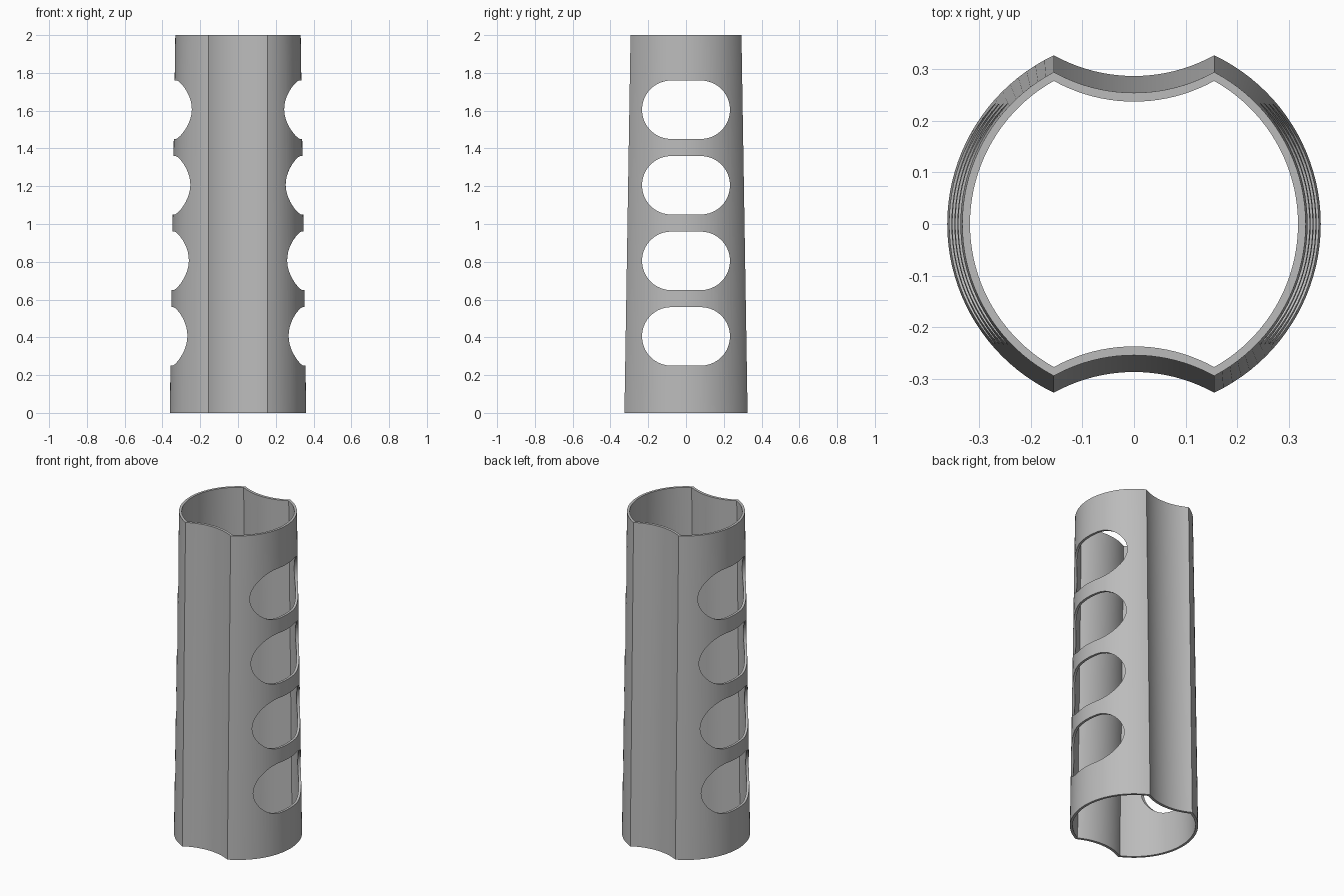
import bpy, bmesh, math

if "Cube" in bpy.data.objects:
    bpy.data.objects.remove(bpy.data.objects["Cube"])

HEIGHT = 2.0
WALL = 0.015
CORNER_X = 0.155          # half width of the front and back flutes
SAG = 0.04                # depth of the flutes
R_BOTTOM, R_TOP = 0.361, 0.332
SIDE_SEGS, FLUTE_SEGS = 40, 20

grey = bpy.data.materials.new("mid grey")
grey.diffuse_color = (0.5, 0.5, 0.5, 1)
grey.use_nodes = True
grey.node_tree.nodes["Principled BSDF"].inputs["Base Color"].default_value = grey.diffuse_color


def section(r):
    """Round outline of radius r with a concave flute at front and back."""
    corner_y = math.sqrt(r * r - CORNER_X ** 2)
    a = math.atan2(corner_y, CORNER_X)
    fr = (CORNER_X ** 2 + SAG ** 2) / (2 * SAG)
    fa = math.asin(CORNER_X / fr)
    cy = corner_y - SAG + fr
    half = []
    for i in range(SIDE_SEGS):
        t = -a + 2 * a * i / SIDE_SEGS
        half.append((r * math.cos(t), r * math.sin(t)))
    for i in range(FLUTE_SEGS):
        t = fa - 2 * fa * i / FLUTE_SEGS
        half.append((fr * math.sin(t), cy - fr * math.cos(t)))
    return half + [(-x, -y) for x, y in half]


def make_object(name, bm):
    bmesh.ops.recalc_face_normals(bm, faces=bm.faces)
    mesh = bpy.data.meshes.new(name)
    bm.to_mesh(mesh)
    bm.free()
    obj = bpy.data.objects.new(name, mesh)
    bpy.context.collection.objects.link(obj)
    mesh.materials.append(grey)
    return obj


# Tapered fluted sleeve: outer wall, top rim, inner wall, bottom rim
bm = bmesh.new()
rings = []
for r, z in ((R_BOTTOM, 0), (R_TOP, HEIGHT), (R_TOP - WALL, HEIGHT), (R_BOTTOM - WALL, 0)):
    rings.append([bm.verts.new((x, y, z)) for x, y in section(r)])
n = len(rings[0])
for k in range(4):
    a, b = rings[k], rings[(k + 1) % 4]
    for i in range(n):
        j = (i + 1) % n
        bm.faces.new((a[i], a[j], b[j], b[i]))
sleeve = make_object("fluted_sleeve", bm)

# Stadium-shaped cutters running across the sleeve
bm = bmesh.new()
SLOT_R, SLOT_FLAT = 0.155, 0.078
for k in range(4):
    zc = 0.405 + 0.4 * k
    outline = []
    for side in (1, -1):
        for i in range(21):
            t = -math.pi / 2 + math.pi * i / 20
            outline.append((side * (SLOT_FLAT + SLOT_R * math.cos(t)),
                            zc + side * SLOT_R * math.sin(t)))
    face = bm.faces.new([bm.verts.new((-0.6, y, z)) for y, z in outline])
    ext = bmesh.ops.extrude_face_region(bm, geom=[face])
    bmesh.ops.translate(bm, vec=(1.2, 0, 0),
                        verts=[v for v in ext["geom"] if isinstance(v, bmesh.types.BMVert)])
cutter = make_object("slot_cutter", bm)

# Cut the side windows
bpy.context.view_layer.objects.active = sleeve
sleeve.select_set(True)
mod = sleeve.modifiers.new("slots", "BOOLEAN")
mod.operation = "DIFFERENCE"
mod.solver = "EXACT"
mod.object = cutter
bpy.ops.object.modifier_apply(modifier=mod.name)
bpy.data.objects.remove(cutter, do_unlink=True)
bpy.ops.object.shade_smooth_by_angle(angle=math.radians(30))
